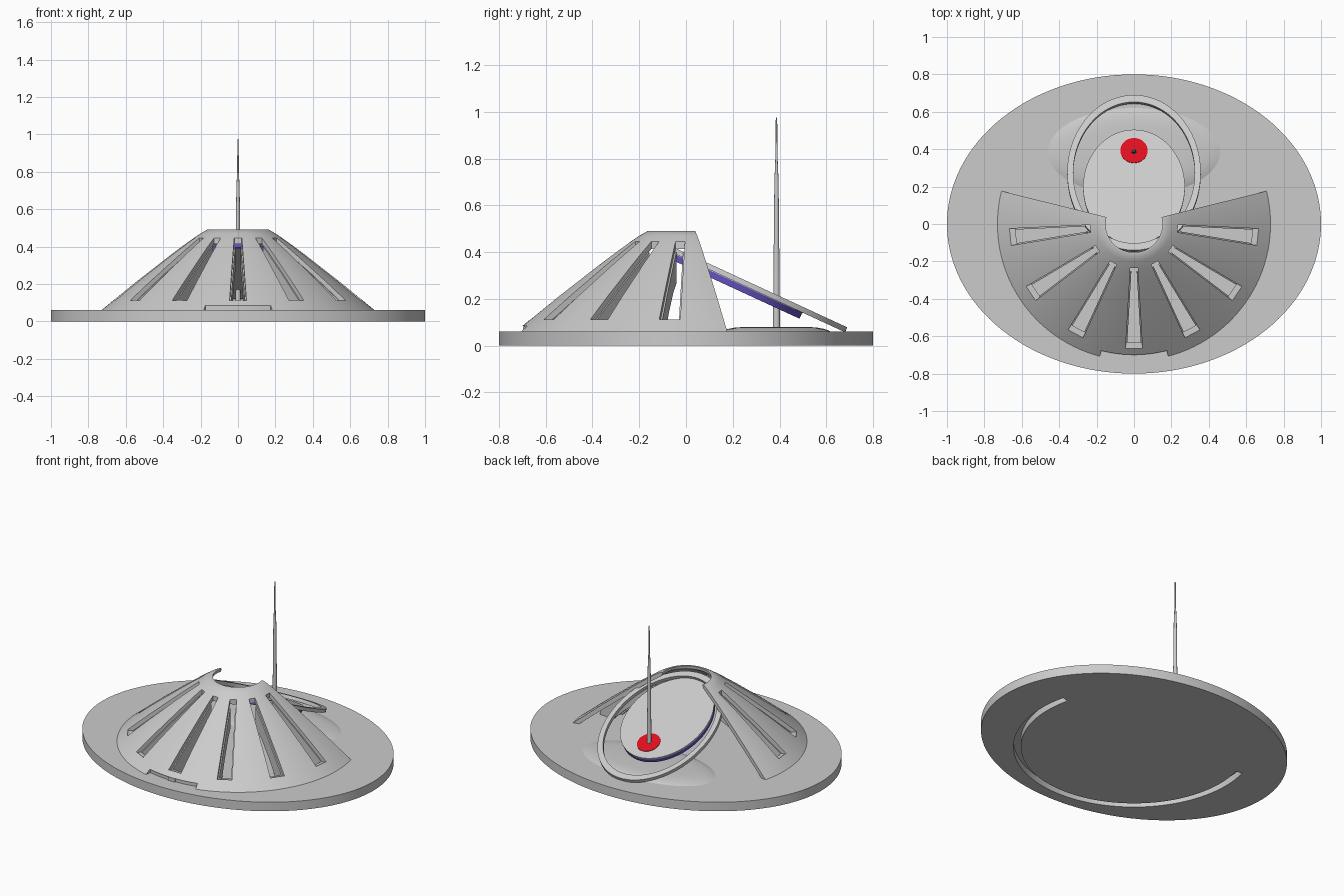
import bpy, bmesh
from math import radians, cos, sin, atan
from mathutils import Matrix

if "Cube" in bpy.data.objects:
    bpy.data.objects.remove(bpy.data.objects["Cube"])


def finish(name, bm, color=None):
    bmesh.ops.remove_doubles(bm, verts=bm.verts, dist=1e-5)
    bmesh.ops.recalc_face_normals(bm, faces=bm.faces)
    me = bpy.data.meshes.new(name)
    bm.to_mesh(me)
    bm.free()
    ob = bpy.data.objects.new(name, me)
    bpy.context.collection.objects.link(ob)
    if color:
        mat = bpy.data.materials.new(name + "_colour")
        mat.diffuse_color = color
        mat.use_nodes = True
        mat.node_tree.nodes["Principled BSDF"].inputs["Base Color"].default_value = mat.diffuse_color
        me.materials.append(mat)
    smooth(ob)
    return ob


def smooth(ob):
    bpy.ops.object.select_all(action='DESELECT')
    ob.select_set(True)
    bpy.context.view_layer.objects.active = ob
    bpy.ops.object.shade_smooth_by_angle(angle=radians(30))


def lathe(name, profile, sx=1, sy=1, a0=0, a1=360, n=96, matrix=None, color=None):
    """Revolve a closed (r, z) profile, fully or over an arc with end caps."""
    bm = bmesh.new()
    full = a1 - a0 >= 360
    rings = []
    for i in range(n if full else n + 1):
        a = radians(a0 + (a1 - a0) * i / n)
        rings.append([bm.verts.new((r * cos(a) * sx, r * sin(a) * sy, z)) for r, z in profile])
    k = len(profile)
    for i in range(n):
        p, q = rings[i], rings[(i + 1) % len(rings)]
        for j in range(k):
            if profile[j][0] == 0 and profile[(j + 1) % k][0] == 0:
                continue
            bm.faces.new((p[j], p[(j + 1) % k], q[(j + 1) % k], q[j]))
    if not full:
        bm.faces.new(rings[0])
        bm.faces.new(rings[-1])
    if matrix:
        bm.transform(matrix)
    return finish(name, bm, color)


def plate(bm, lower, upper):
    """Closed solid between two matching outlines."""
    a = [bm.verts.new(p) for p in lower]
    b = [bm.verts.new(p) for p in upper]
    bm.faces.new(a)
    bm.faces.new(b)
    for i in range(len(a)):
        j = (i + 1) % len(a)
        bm.faces.new((a[i], a[j], b[j], b[i]))


def cut(ob, cutter):
    cutter.hide_render = True
    mod = ob.modifiers.new("cut", 'BOOLEAN')
    mod.operation, mod.solver, mod.object = 'DIFFERENCE', 'EXACT', cutter
    bpy.ops.object.select_all(action='DESELECT')
    bpy.context.view_layer.objects.active = ob
    ob.select_set(True)
    bpy.ops.object.modifier_apply(modifier=mod.name)
    bpy.data.objects.remove(cutter)
    smooth(ob)


def around(angle, pts):
    """Points given as (tangent, radius, z), turned from the front (-y)."""
    a = radians(angle)
    return [(r * sin(a) + t * cos(a), -r * cos(a) + t * sin(a), z) for t, r, z in pts]


def slot_half(r):
    return 0.02 + 0.025 * (r - 0.235) / 0.43


# oval base with an arc groove underneath
base = lathe("base", [(0, 0), (1, 0), (1, 0.06), (0, 0.06)], sy=0.8, n=128)
cut(base, lathe("groove_cutter", [(0.683, -0.05), (0.727, -0.05), (0.727, 0.045), (0.683, 0.045)],
                a0=166, a1=374))

# low oval mound under the dish
lathe("mound", [(0, 0.05), (1, 0.05), (1, 0.06), (0.95, 0.066), (0.87, 0.072), (0.76, 0.077),
                (0.6, 0.08), (0, 0.08)],
      sx=0.46, sy=0.235, matrix=Matrix.Translation((0, 0.385, 0)))

# thin conical shell, open at the back
outer = [(0.73, 0.06), (0.55, 0.207), (0.37, 0.347), (0.29, 0.407), (0.24, 0.443),
         (0.2, 0.47), (0.165, 0.49)]
inner = [(0.152, 0.49), (0.155, 0.47), (0.19, 0.446), (0.23, 0.418), (0.28, 0.381),
         (0.36, 0.32), (0.54, 0.18), (0.69, 0.06)]
shell = lathe("shell", outer + inner, a0=166, a1=374)

# seven wedge slots fanned around the front
angles = [28 * i for i in range(-3, 4)]
w0, w1 = slot_half(0.235), slot_half(0.665)
flat = [(-w0, 0.235), (w0, 0.235), (w1, 0.665), (-w1, 0.665)]
bm = bmesh.new()
for ang in angles:
    plate(bm, around(ang, [(t, r, 0.105) for t, r in flat]),
          around(ang, [(t, r, 0.6) for t, r in flat]))
cut(shell, finish("slot_cutter", bm))

# long low notch in the front edge of the shell, with a small block in it
cut(shell, lathe("notch_cutter", [(0.692, 0.04), (0.8, 0.04), (0.8, 0.085), (0.692, 0.085)],
                 a0=255.5, a1=284.5, n=24))
block = [(-0.025, 0.67), (0.025, 0.67), (0.025, 0.698), (-0.025, 0.698)]
bm = bmesh.new()
plate(bm, around(0, [(t, r, 0.055) for t, r in block]), around(0, [(t, r, 0.083) for t, r in block]))
finish("notch_block", bm)

# pairs of deep fins lining each slot on the inside, seen from the open back
fin = [(0.64, 0.1), (0.45, 0.255), (0.26, 0.4), (0.25, 0.27), (0.34, 0.225), (0.45, 0.145), (0.54, 0.06),
       (0.64, 0.06)]
bm = bmesh.new()
for ang in angles:
    for s in (-1, 1):
        plate(bm, around(ang, [(s * (slot_half(r) - 0.007), r, z) for r, z in fin]),
              around(ang, [(s * (slot_half(r) + 0.009), r, z) for r, z in fin]))
finish("slot_fins", bm)


# tilted ring, deck and coloured rim
def tilt(y):
    return (Matrix.Translation((0, y, 0.083 + (0.68 - y) * 0.461))
            @ Matrix.Rotation(-atan(0.461), 4, 'X'))


lathe("dish_ring", [(0.91, -0.023), (1, -0.023), (1, 0), (0.91, 0)],
      sx=0.357, sy=0.457, matrix=tilt(0.275))
lathe("dish_deck", [(0, -0.05), (0.97, -0.05), (0.97, -0.025), (1, -0.025), (1, -0.014), (0, -0.014)],
      sx=0.272, sy=0.336, matrix=tilt(0.205))
lathe("dish_rim", [(0.965, -0.052), (0.99, -0.052), (0.99, -0.025), (0.965, -0.025)],
      sx=0.272, sy=0.336, matrix=tilt(0.205), color=(0.12, 0.08, 0.5, 1))
lathe("red_spot", [(0, -0.015), (0.073, -0.015), (0.073, -0.011), (0, -0.011)],
      n=48, matrix=tilt(0.398), color=(0.75, 0.005, 0.014, 1))

# tapered mast
lathe("mast", [(0, 0.07), (0.015, 0.07), (0.012, 0.4), (0.009, 0.7), (0.005, 0.8),
               (0.003, 0.975), (0, 0.975)],
      n=20, matrix=Matrix.Translation((0, 0.387, 0)))
